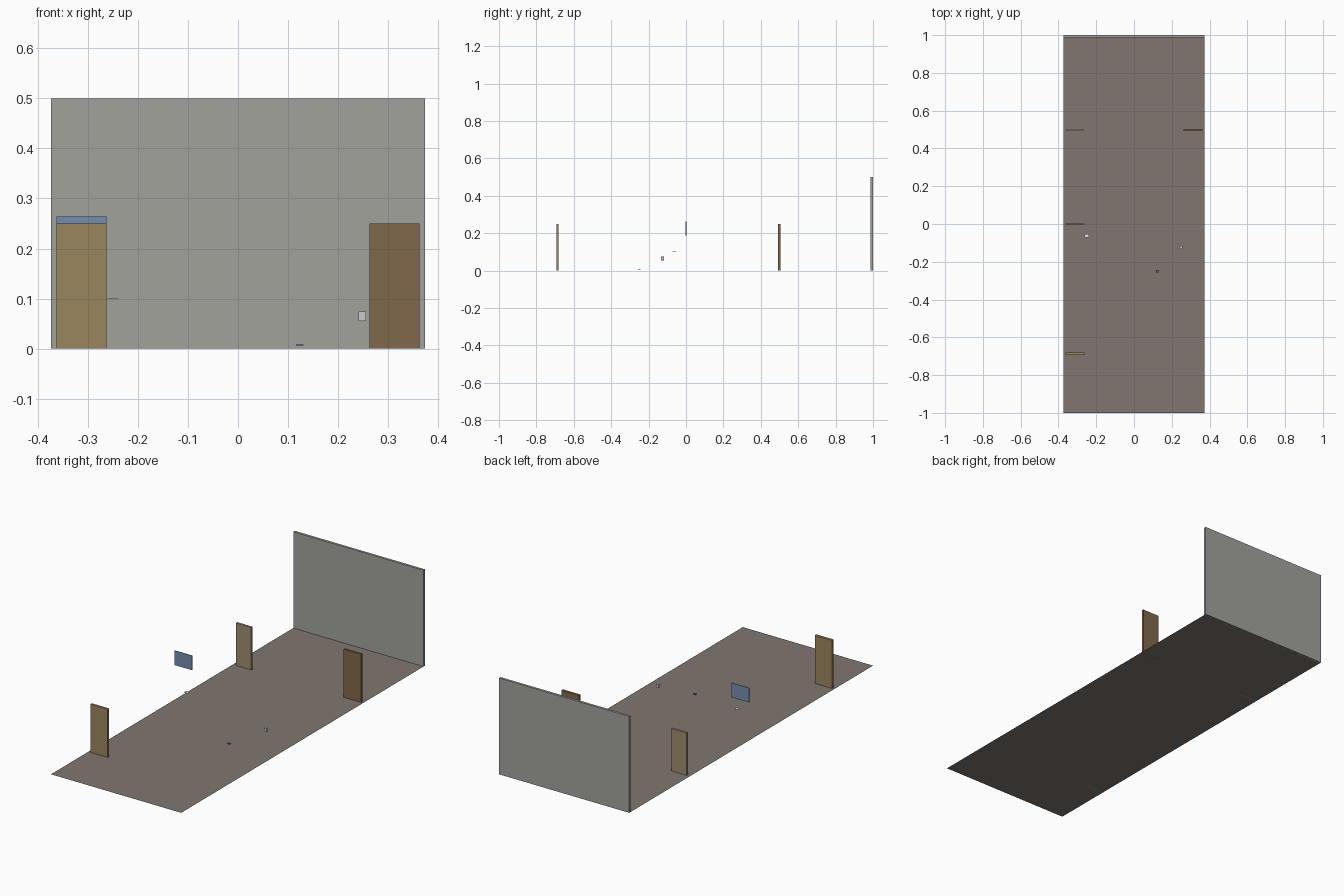
import bpy

if "Cube" in bpy.data.objects:
    bpy.data.objects.remove(bpy.data.objects["Cube"])


def mat(name, rgb):
    m = bpy.data.materials.new(name)
    m.diffuse_color = (*rgb, 1)
    m.use_nodes = True
    m.node_tree.nodes["Principled BSDF"].inputs["Base Color"].default_value = m.diffuse_color
    return m


def box(name, x, y, z, material=None):
    # Axis-aligned box from (min, max) ranges
    ranges = (x, y, z)
    bpy.ops.mesh.primitive_cube_add(size=1, location=[(a + b) / 2 for a, b in ranges])
    ob = bpy.context.object
    ob.name = name
    ob.scale = [b - a for a, b in ranges]
    bpy.ops.object.transform_apply(location=False, rotation=False, scale=True)
    if material:
        ob.data.materials.append(material)
    return ob


floor_brown = mat("floor_brown", (0.22, 0.18, 0.16))
wall_grey = mat("wall_grey", (0.36, 0.36, 0.33))
oak = mat("oak", (0.33, 0.24, 0.11))
pale_oak = mat("pale_oak", (0.34, 0.27, 0.16))
walnut = mat("walnut", (0.22, 0.14, 0.07))
glass_blue = mat("glass_blue", (0.18, 0.27, 0.43))
dark = mat("dark", (0.12, 0.12, 0.12))
white = mat("white", (0.75, 0.78, 0.8))

# Floor: a single flat sheet
bpy.ops.mesh.primitive_plane_add(size=1)
floor = bpy.context.object
floor.name = "floor"
floor.scale = (0.748, 2, 1)
bpy.ops.object.transform_apply(scale=True)
floor.data.materials.append(floor_brown)

# End wall
box("back_wall", (-0.374, 0.374), (0.9875, 1.0), (0, 0.5), wall_grey)

# Freestanding doors: centre x, centre y, width, height
for name, cx, cy, w, h, m in (
    ("front_left_door", -0.3125, -0.6875, 0.1, 0.25, oak),
    ("back_left_door", -0.3125, 0.498, 0.088, 0.22, pale_oak),
    ("back_right_door", 0.3125, 0.498, 0.1, 0.25, walnut),
):
    box(name, (cx - w / 2, cx + w / 2), (cy - 0.006, cy + 0.006), (0, h), m)

# Thin hanging panel
box("window_panel", (-0.3625, -0.2625), (-0.0015, 0.0015), (0.1885, 0.2635), glass_blue)

# Small loose items
box("paper_sheet", (-0.261, -0.239), (-0.071, -0.054), (0.1, 0.1015), white)
box("small_box", (0.241, 0.256), (-0.1325, -0.1175), (0.055, 0.074))
box("floor_item", (0.116, 0.131), (-0.256, -0.244), (0.006, 0.008), dark)
